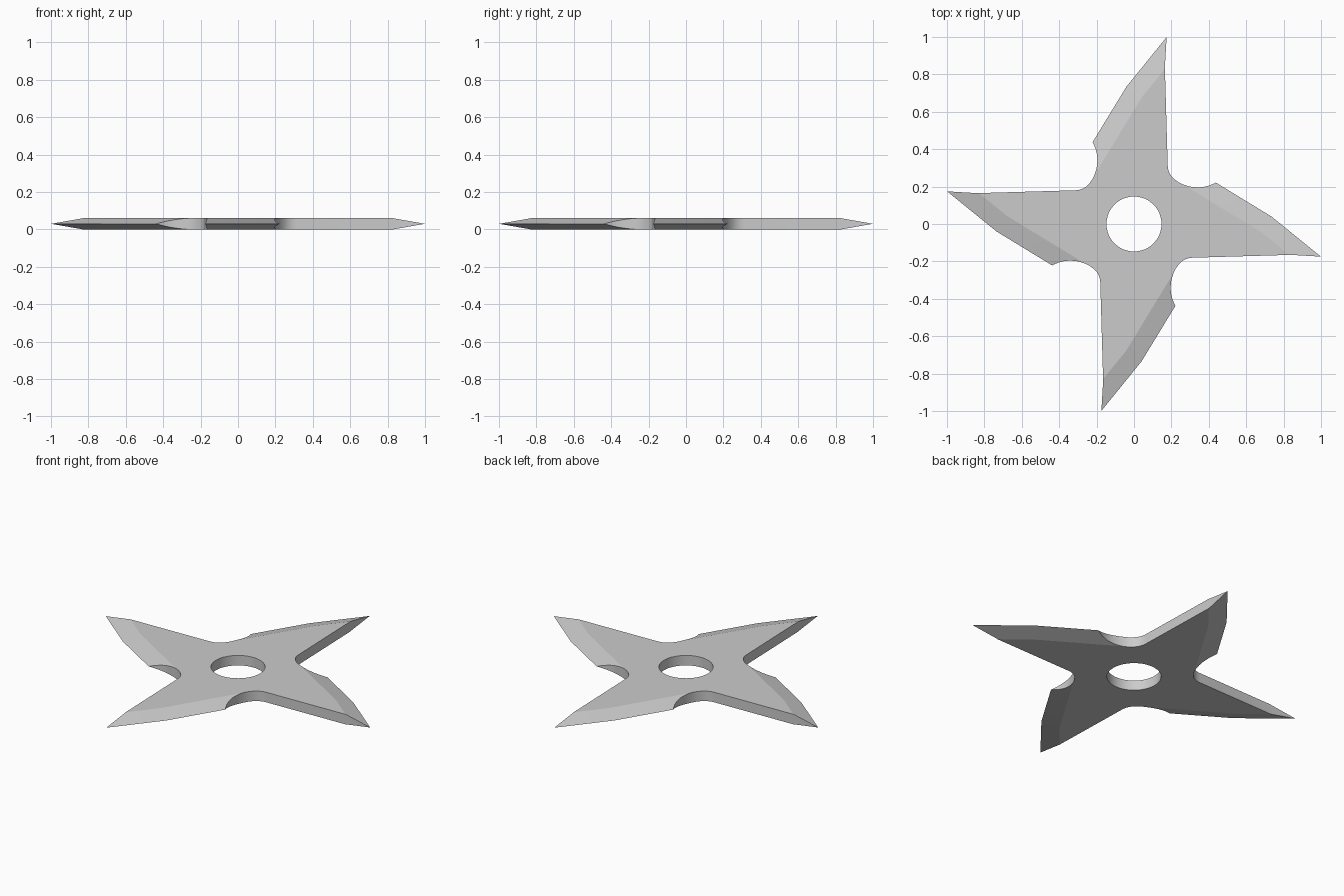
import bpy, bmesh, math
from mathutils import Vector, Matrix
from mathutils.geometry import interpolate_bezier

if "Cube" in bpy.data.objects:
    bpy.data.objects.remove(bpy.data.objects["Cube"])

T = 0.06          # plate thickness
HOLE_R = 0.147
BEVEL = 0.10      # width of the ground edge
S = (0.24, 0.222)  # deepest point of the notch, where quarters join


def curve(pts, n=11):
    a, b, c, d = [Vector((x, y, 0)) for x, y in pts]
    return [Vector(p) for p in interpolate_bezier(a, b, c, d, n)]


def grind(bm, a, b):
    """Cut the upper and lower bevels along the edge line a-b."""
    d = (Vector(b) - Vector(a)).normalized()
    out = Vector((-d.y, d.x, 0))
    for side in (1, -1):
        no = (out * (T / 2) + Vector((0, 0, side * BEVEL))).normalized()
        geom = bm.verts[:] + bm.edges[:] + bm.faces[:]
        res = bmesh.ops.bisect_plane(bm, geom=geom, dist=1e-6,
                                     plane_co=(a[0], a[1], T / 2),
                                     plane_no=no, clear_outer=True)
        edges = [e for e in res["geom_cut"]
                 if isinstance(e, bmesh.types.BMEdge) and e.is_boundary]
        bmesh.ops.holes_fill(bm, edges=edges, sides=0)


# Outline of one blade with its quarter of the hub
rot90 = Matrix.Rotation(math.pi / 2, 4, 'Z')
notch_a = curve([(0.18, 0.32), (0.18, 0.27), (0.205, 0.245), S])
notch_b = curve([S, (0.30, 0.19), (0.37, 0.185), (0.435, 0.22)])
notch_b.append(Vector((0.47, 0.24, 0)))
start = math.atan2(S[1], S[0])
steps = 14
outline = []
for i in range(steps + 1):
    t = start + math.pi / 2 * (1 - i / steps)
    outline.append(Vector((HOLE_R * math.cos(t), HOLE_R * math.sin(t), 0)))
outline += notch_a[::-1]
outline += [Vector(p) for p in ((0.165, 0.84, 0), (0.178, 1.06, 0),
                                (-0.1, 0.85, 0), (-0.25, 0.5, 0))]
outline += [rot90 @ p for p in notch_b[::-1]]

# Extrude, then grind the two sharpened edges
bm = bmesh.new()
face = bm.faces.new([bm.verts.new(p) for p in outline])
ext = bmesh.ops.extrude_face_region(bm, geom=[face], use_keep_orig=True)
bmesh.ops.translate(bm, vec=(0, 0, T),
                    verts=[v for v in ext["geom"] if isinstance(v, bmesh.types.BMVert)])
bmesh.ops.recalc_face_normals(bm, faces=bm.faces[:])
grind(bm, (-0.22, 0.44, 0), (-0.04, 0.735, 0))
grind(bm, (-0.04, 0.735, 0), (0.175, 1.0, 0))

# Remove the inner joining walls
bm.normal_update()
walls = []
for f in bm.faces:
    c = f.calc_center_median()
    c.z = 0
    if abs(f.normal.z) < 1e-3 and abs(f.normal.dot(c)) < 1e-4:
        walls.append(f)
bmesh.ops.delete(bm, geom=walls, context='FACES')

# Repeat around the centre
quarter = bm.verts[:] + bm.edges[:] + bm.faces[:]
for k in range(1, 4):
    dup = bmesh.ops.duplicate(bm, geom=quarter)
    bmesh.ops.rotate(bm, cent=(0, 0, 0), matrix=Matrix.Rotation(k * math.pi / 2, 3, 'Z'),
                     verts=[v for v in dup["geom"] if isinstance(v, bmesh.types.BMVert)])
bmesh.ops.remove_doubles(bm, verts=bm.verts[:], dist=1e-4)
bmesh.ops.recalc_face_normals(bm, faces=bm.faces[:])

mesh = bpy.data.meshes.new("throwing_star")
bm.to_mesh(mesh)
bm.free()
star = bpy.data.objects.new("throwing_star", mesh)
bpy.context.collection.objects.link(star)
bpy.context.view_layer.objects.active = star
star.select_set(True)
bpy.ops.object.shade_smooth_by_angle(angle=math.radians(11))
